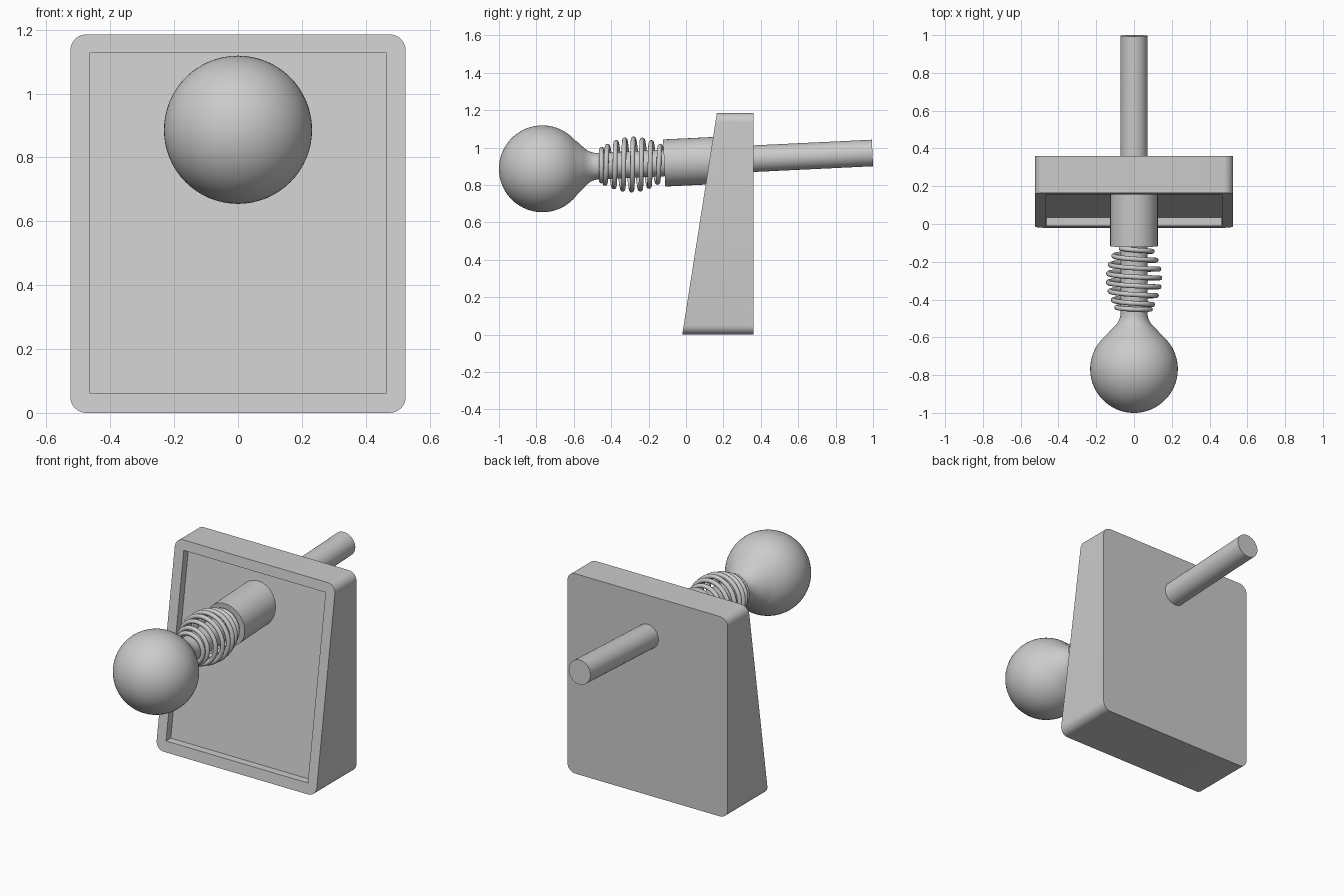
import bpy, bmesh
from math import sin, cos, pi, atan, sqrt, radians
from mathutils import Vector, Matrix

if "Cube" in bpy.data.objects:
    bpy.data.objects.remove(bpy.data.objects["Cube"])

TILT = atan(0.048)
BALL = Vector((0, -0.768, 0.8865))
BALL_R = 0.232
# Plunger frame: local z runs along the tilted axis, origin at the ball centre
AXIS = Matrix.Translation(BALL) @ Matrix.Rotation(TILT - pi / 2, 4, 'X')


def finish(name, bm, smooth_angle=30):
    bmesh.ops.recalc_face_normals(bm, faces=bm.faces)
    me = bpy.data.meshes.new(name)
    bm.to_mesh(me)
    bm.free()
    ob = bpy.data.objects.new(name, me)
    bpy.context.collection.objects.link(ob)
    bpy.ops.object.select_all(action='DESELECT')
    ob.select_set(True)
    bpy.context.view_layer.objects.active = ob
    bpy.ops.object.shade_smooth_by_angle(angle=radians(smooth_angle))
    return ob


def lathe(name, profile, steps=64):
    """Revolve (radius, height) points around the plunger axis."""
    bm = bmesh.new()
    verts = [bm.verts.new((r, 0, s)) for r, s in profile]
    edges = [bm.edges.new(p) for p in zip(verts, verts[1:])]
    bmesh.ops.spin(bm, geom=verts + edges, cent=(0, 0, 0), axis=(0, 0, 1),
                   angle=2 * pi, steps=steps, use_duplicate=False)
    bmesh.ops.remove_doubles(bm, verts=bm.verts, dist=1e-5)
    finish(name, bm).matrix_world = AXIS


def slope_y(z):
    return -0.02 + z * 0.185 / 1.185


def rounded_rect(half_w, z0, z1, r, n=8):
    pts = []
    for k, (sx, z) in enumerate([(1, z1 - r), (-1, z1 - r), (-1, z0 + r), (1, z0 + r)]):
        for i in range(n + 1):
            a = (k + i / n) * pi / 2
            pts.append((sx * (half_w - r) + r * cos(a), z + r * sin(a)))
    return pts


# Wedge-shaped plate with a shallow recess in the sloping front
bm = bmesh.new()
outer = rounded_rect(0.525, 0, 1.185, 0.05)
inner = rounded_rect(0.465, 0.062, 1.128, 0.002)
loops = [[bm.verts.new((x, 0.36, z)) for x, z in outer],
         [bm.verts.new((x, slope_y(z), z)) for x, z in outer],
         [bm.verts.new((x, slope_y(z), z)) for x, z in inner],
         [bm.verts.new((x, slope_y(z) + 0.045, z)) for x, z in inner]]
for a, b in zip(loops, loops[1:]):
    for i in range(len(a)):
        j = (i + 1) % len(a)
        bm.faces.new((a[i], a[j], b[j], b[i]))
bm.faces.new(loops[0])
bm.faces.new(loops[-1])
finish("wedge_plate", bm)

# Ball knob with flared neck running into the long rod
END = 1.767
ball = []
a_end = atan(0.145 / sqrt(BALL_R ** 2 - 0.145 ** 2))
for i in range(33):
    a = pi - (pi - a_end) * i / 32
    ball.append((BALL_R * sin(a), BALL_R * cos(a)))
ball[0] = (0, -BALL_R)
flare = [(0.128, 0.201), (0.112, 0.217), (0.097, 0.232), (0.085, 0.248),
         (0.077, 0.264), (0.072, 0.283), (0.071, 0.31)]
lathe("ball_knob_and_rod", ball + flare + [(0.071, END), (0, END)])

# Guide sleeve
lathe("guide_sleeve", [(0, 0.652), (0.126, 0.652), (0.126, 1.0), (0, 1.0)])

# Barrel-shaped coil spring with a closed end by the knob
cu = bpy.data.curves.new("coil_spring", 'CURVE')
cu.dimensions = '3D'
cu.bevel_depth = 0.013
cu.bevel_resolution = 3
cu.use_fill_caps = True
pts = []
PER_TURN = 40
for i in range(int(7.6 * PER_TURN) + 1):
    t = -4.2 + i / PER_TURN
    y = -0.285 + 0.047 * t if t > -3.2 else -0.4354 + 0.02 * (t + 3.2)
    u = (y + 0.455) / 0.335
    r = 0.085 + 0.052 * sin(pi * min(max(u, 0), 1))
    a = 2 * pi * t
    pts.append((r * cos(a), -r * sin(a), y - BALL.y))
sp = cu.splines.new('POLY')
sp.points.add(len(pts) - 1)
for p, co in zip(sp.points, pts):
    p.co = (*co, 1)
spring = bpy.data.objects.new("coil_spring", cu)
bpy.context.collection.objects.link(spring)
spring.matrix_world = AXIS
